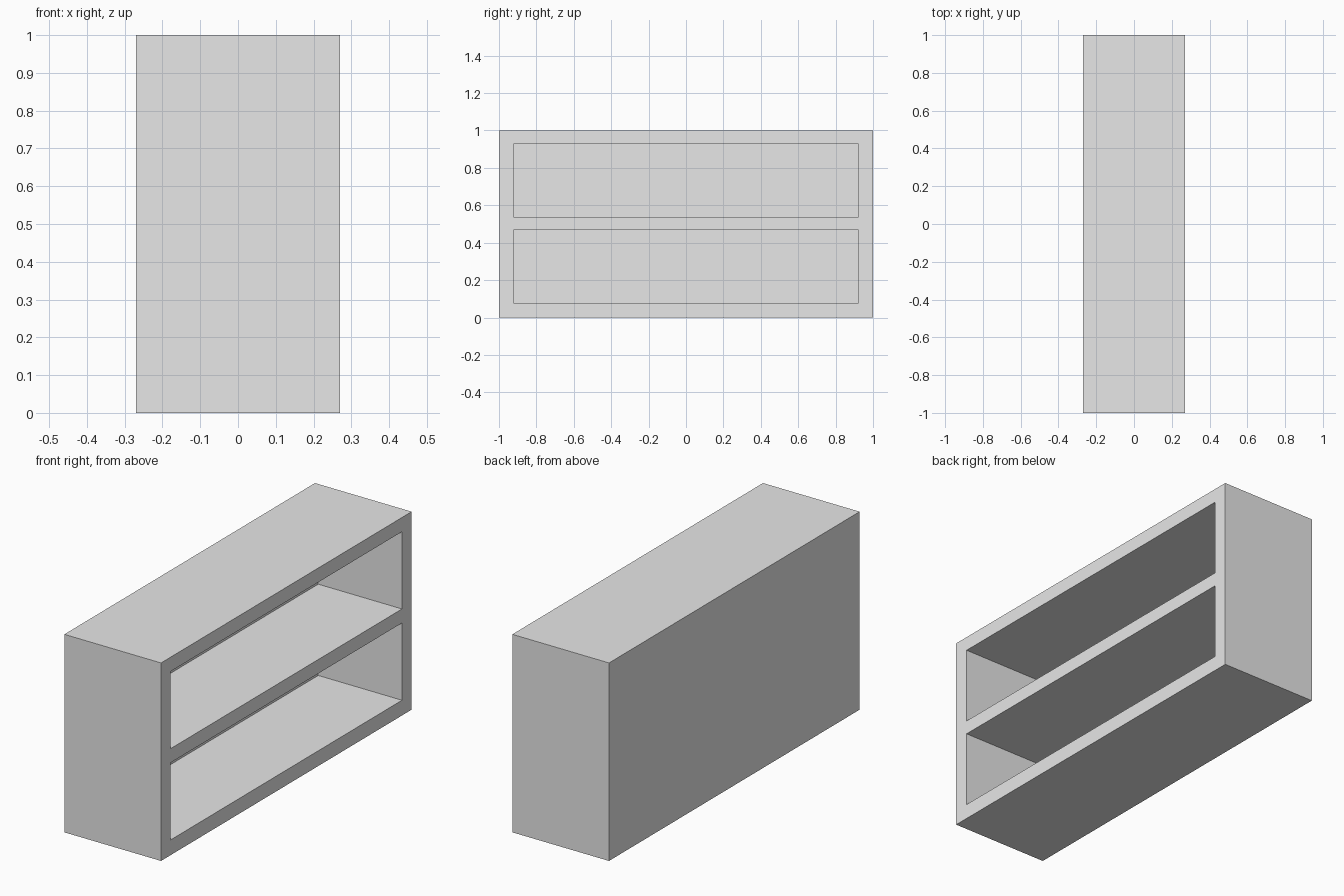
import bpy

default = bpy.data.objects.get("Cube")
if default:
    bpy.data.objects.remove(default, do_unlink=True)

# Overall size and board thicknesses
DEPTH, WIDTH, HEIGHT = 0.54, 2.0, 1.0
SIDE = 0.077
BACK = 0.072
OPENINGS = [(0.077, 0.467), (0.538, 0.928)]   # bottom and top of each bay

grey = bpy.data.materials.new("light_grey")
grey.use_nodes = True
colour = (0.8, 0.8, 0.8, 1.0)
grey.diffuse_color = colour
grey.node_tree.nodes["Principled BSDF"].inputs["Base Color"].default_value = colour


def box(name, low, high):
    """Axis-aligned box between two corners."""
    centre = [(a + b) / 2 for a, b in zip(low, high)]
    bpy.ops.mesh.primitive_cube_add(size=1, location=centre)
    ob = bpy.context.object
    ob.name = name
    ob.scale = [b - a for a, b in zip(low, high)]
    bpy.ops.object.transform_apply(location=True, rotation=False, scale=True)
    ob.data.materials.append(grey)
    return ob


# Solid cabinet body
cabinet = box("shelf_cabinet", (-DEPTH / 2, -WIDTH / 2, 0), (DEPTH / 2, WIDTH / 2, HEIGHT))

# Two open bays hollowed out from the +x side, leaving a closed back panel
for bottom, top in OPENINGS:
    cutter = box("bay_cutter",
                 (-DEPTH / 2 + BACK, -WIDTH / 2 + SIDE, bottom),
                 (DEPTH / 2 + 0.1, WIDTH / 2 - SIDE, top))
    cutter.hide_render = True
    cut = cabinet.modifiers.new("bay", 'BOOLEAN')
    cut.operation = 'DIFFERENCE'
    cut.solver = 'EXACT'
    cut.object = cutter
    bpy.context.view_layer.objects.active = cabinet
    bpy.ops.object.modifier_apply(modifier=cut.name)
    bpy.data.objects.remove(cutter, do_unlink=True)
